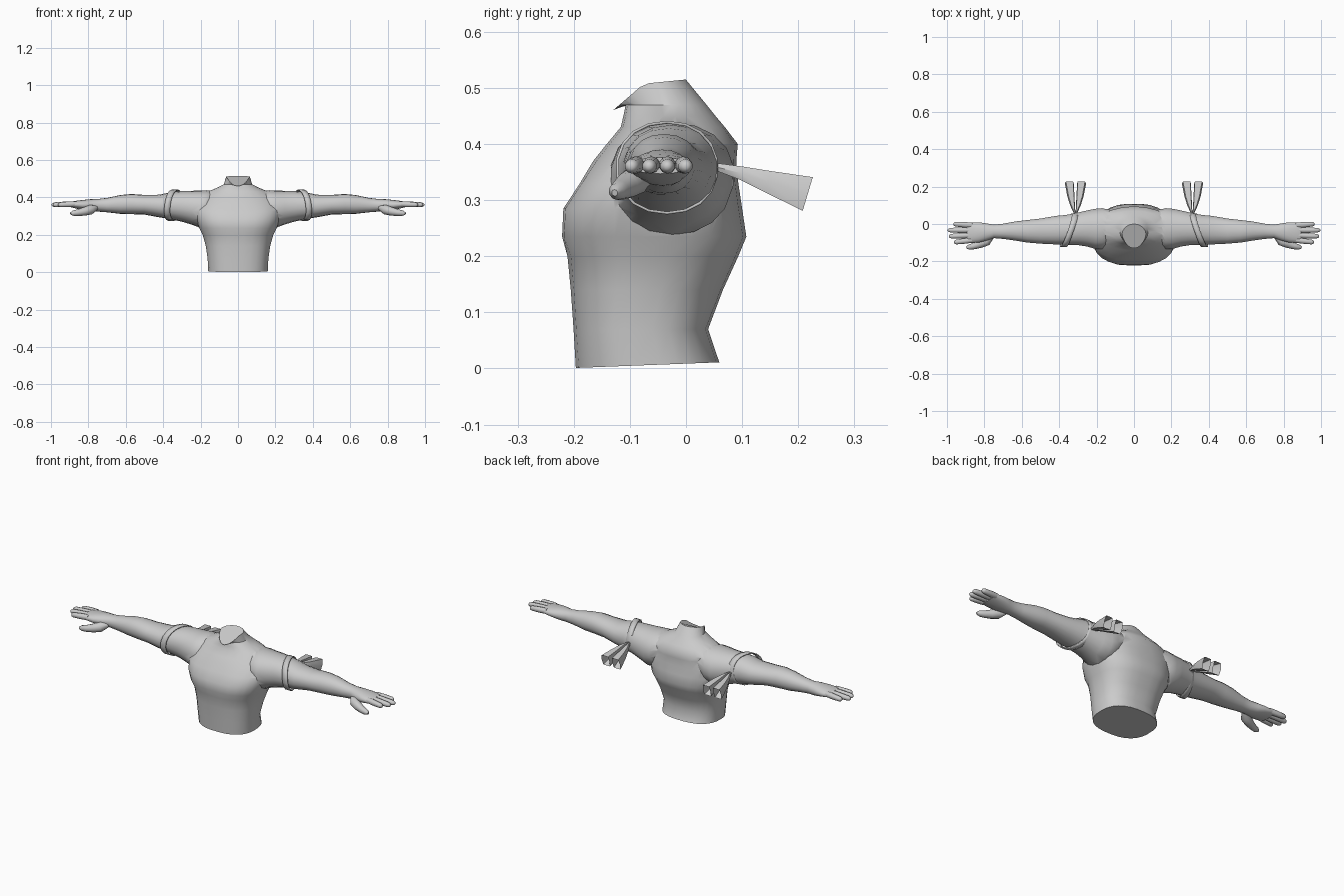
import bpy, bmesh
from math import sin, cos, pi, radians
from mathutils import Vector

if "Cube" in bpy.data.objects:
    bpy.data.objects.remove(bpy.data.objects["Cube"])


def loft(name, rings, caps=True, smooth=True):
    """Skin a list of equal-length point rings."""
    bm = bmesh.new()
    rows = [[bm.verts.new(p) for p in r] for r in rings]
    n = len(rows[0])
    for a, b in zip(rows, rows[1:]):
        for i in range(n):
            j = (i + 1) % n
            bm.faces.new((a[i], a[j], b[j], b[i]))
    if caps:
        bm.faces.new(rows[0])
        bm.faces.new(rows[-1])
    bmesh.ops.recalc_face_normals(bm, faces=bm.faces)
    me = bpy.data.meshes.new(name)
    bm.to_mesh(me)
    bm.free()
    ob = bpy.data.objects.new(name, me)
    bpy.context.collection.objects.link(ob)
    if smooth:
        shade(ob)
    return ob


def activate(ob):
    bpy.ops.object.select_all(action='DESELECT')
    ob.select_set(True)
    bpy.context.view_layer.objects.active = ob


def shade(ob):
    activate(ob)
    bpy.ops.object.shade_smooth_by_angle(angle=radians(45))


def oval(n, p=2.0):
    """Unit superellipse points."""
    out = []
    for i in range(n):
        c, s = cos(2 * pi * (i + .5) / n), sin(2 * pi * (i + .5) / n)
        out.append((abs(c) ** (2 / p) * (1 if c > 0 else -1),
                    abs(s) ** (2 / p) * (1 if s > 0 else -1)))
    return out


def x_ring(s, x, y0, y1, z0, z1, n=18, p=2.15):
    return [Vector((s * x, (y0 + y1) / 2 + (y1 - y0) / 2 * u, (z0 + z1) / 2 + (z1 - z0) / 2 * v))
            for u, v in oval(n, p)]


def digit(name, s, path):
    """Finger: rounded tube along (x, y, z, radius) points."""
    pts = [Vector(q[:3]) for q in path]
    d = (pts[-1] - pts[0]).normalized()
    side = d.cross(Vector((0, 0, 1))).normalized()
    up = side.cross(d)
    rings = []
    for c, q in zip(pts, path):
        ring = [c + q[3] * (side * u + up * v) for u, v in oval(10)]
        rings.append([Vector((s * v.x, v.y, v.z)) for v in ring])
    return loft(name, rings)


# Torso: z, half width, front y, back y
TORSO = [(.006, .16, -.197, .06), (.07, .163, -.201, .04), (.14, .173, -.206, .068),
         (.20, .19, -.212, .095), (.235, .208, -.225, .109), (.285, .225, -.222, .101),
         (.33, .235, -.192, .094), (.37, .225, -.166, .092), (.40, .205, -.142, .093),
         (.43, .165, -.117, .07), (.45, .115, -.112, .053), (.47, .076, -.108, .037)]
rings = []
for z, w, f, b in TORSO:
    p = 2.5 if z < .35 else 2.15
    ring = []
    for u, v in oval(28, p):
        y = (f + b) / 2 + (b - f) / 2 * v
        x = w * u
        if .2 < z < .35 and v < 0:                      # chest groove
            y += .012 * max(0, 1 - abs(x) / .05)
        if v > 0 and .1 < z < .4:                       # spine groove
            y -= .006 * max(0, 1 - abs(x) / .04)
        ring.append(Vector((x, y, z + (.005 * v if z < .05 else 0))))
    rings.append(ring)
# Slanted neck opening, pointed at the front
neck = []
for u, v in oval(28):
    y = -.058 + (.058 if v > 0 else .072) * v
    x = .064 * u * (1 if v > 0 else 1 + .18 * v)
    z = .515 + .1 * y if y > -.075 else .5075 + (y + .075) * .86
    neck.append(Vector((x, y, z)))
rings.append(neck)
torso = loft("torso", rings)

# Arms: x, front y, back y, bottom z, top z
ARM = [(.10, -.09, .07, .30, .43), (.17, -.135, .086, .25, .438), (.205, -.135, .083, .238, .436),
       (.25, -.122, .074, .255, .435), (.30, -.114, .062, .27, .434), (.36, -.112, .05, .283, .428),
       (.42, -.11, .044, .293, .414), (.50, -.106, .03, .308, .413), (.57, -.1, .022, .31, .418),
       (.63, -.09, .015, .312, .412), (.70, -.08, .002, .32, .397), (.75, -.076, -.003, .324, .391),
       (.79, -.09, .004, .326, .39), (.83, -.1, .01, .333, .386), (.87, -.102, .009, .341, .381),
       (.892, -.098, .006, .347, .376)]
# Fingers: root y, tip y, tip x
FINGERS = [(-.086, -.098, .962), (-.06, -.066, .99), (-.033, -.033, .996), (-.007, .0, .965)]

for s, side in ((1, "left"), (-1, "right")):
    arm = loft(side + "_arm", [x_ring(s, *r) for r in ARM])
    mod = torso.modifiers.new("join_arm", 'BOOLEAN')
    mod.operation, mod.solver, mod.object = 'UNION', 'EXACT', arm
    activate(torso)
    bpy.ops.object.modifier_apply(modifier=mod.name)
    bpy.data.objects.remove(arm)

    for i, (ya, yb, tip) in enumerate(FINGERS):
        path = []
        for t, r in ((0, .0145), (.35, .0155), (.6, .0145), (.88, .013), (.97, .009), (1, .004)):
            path.append((.865 + (tip - .865) * t, ya + (yb - ya) * t,
                         .364 - .004 * t, r))
        digit(f"{side}_finger_{i + 1}", s, path)
    digit(side + "_thumb", s, [(.755, -.065, .345, .012), (.785, -.09, .335, .026),
                               (.82, -.106, .325, .023), (.855, -.118, .318, .018),
                               (.88, -.124, .315, .015), (.895, -.127, .313, .006)])

    # Tilted cloth band round the upper arm
    band = []
    for off in (-.016, .016):
        ring = []
        for u, v in oval(18, 2.15):
            y, z = -.034 + .089 * u, .358 + .081 * v
            ring.append(Vector((s * (.347 + off - .34 * (y + .034) - .12 * (z - .358)), y, z)))
        band.append(ring)
    strap = loft(side + "_arm_band", band, caps=False)
    sol = strap.modifiers.new("cloth", 'SOLIDIFY')
    sol.thickness, sol.offset = .005, 0

    # Two flared ribbon tails behind each band
    for t, tail in ((-1, "inner"), (1, "outer")):
        rows = []
        for yt, yb, zt, zb, a, b in ((.055, .055, .366, .352, .0, .008),
                                     (.10, .097, .36, .336, .003, .028),
                                     (.15, .143, .352, .313, .005, .043),
                                     (.226, .208, .341, .281, .009, .057)):
            zm, ym = (zt + zb) / 2, (yt + yb) / 2
            rows.append([Vector((s * (.313 + t * x), y, z)) for x, y, z in
                         ((a + .003, yt, zt), (b - .006, yt, zt), (b, ym, zm),
                          (b - .004, yb, zb), (a + .003, yb, zb), (a, ym, zm))])
        loft(f"{side}_ribbon_{tail}", rows, caps=False)

shade(torso)
